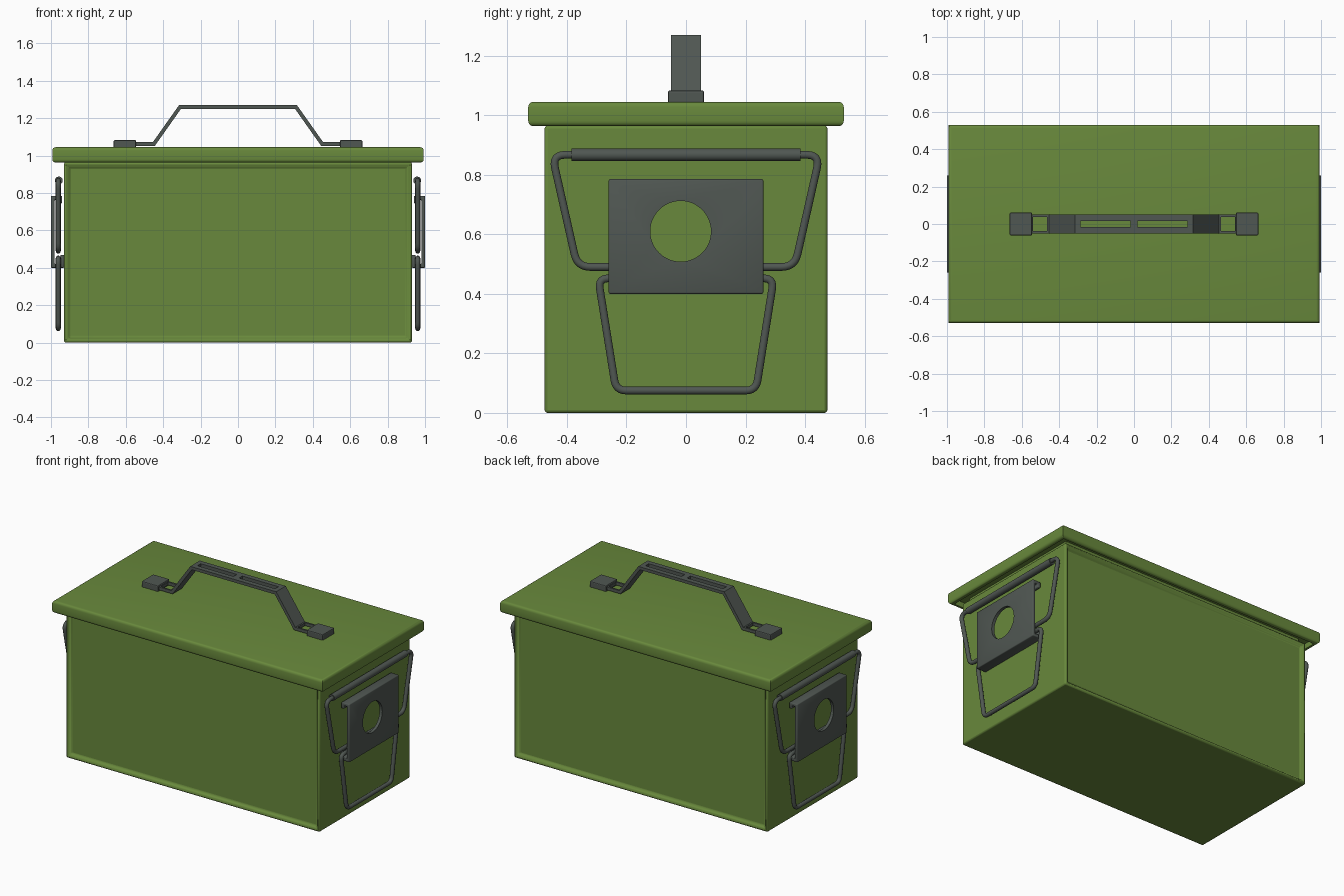
import bpy, bmesh, math
from mathutils import Vector, Matrix

if "Cube" in bpy.data.objects:
    bpy.data.objects.remove(bpy.data.objects["Cube"])


def material(name, color):
    m = bpy.data.materials.new(name)
    m.diffuse_color = color
    m.use_nodes = True
    m.node_tree.nodes["Principled BSDF"].inputs["Base Color"].default_value = m.diffuse_color
    return m


GREEN = material("olive_paint", (0.14, 0.25, 0.045, 1))
STEEL = material("dark_steel", (0.08, 0.095, 0.085, 1))


def make(name, bm, mat):
    bmesh.ops.recalc_face_normals(bm, faces=bm.faces)
    me = bpy.data.meshes.new(name)
    bm.to_mesh(me)
    bm.free()
    ob = bpy.data.objects.new(name, me)
    bpy.context.collection.objects.link(ob)
    me.materials.append(mat)
    return ob


def smooth(ob, angle=35):
    bpy.ops.object.select_all(action='DESELECT')
    ob.select_set(True)
    bpy.context.view_layer.objects.active = ob
    bpy.ops.object.shade_smooth_by_angle(angle=math.radians(angle))


def box_bm(lo, hi):
    bm = bmesh.new()
    lo, hi = Vector(lo), Vector(hi)
    m = Matrix.Translation((lo + hi) / 2) @ Matrix.Diagonal((*(hi - lo), 1))
    bmesh.ops.create_cube(bm, size=1, matrix=m)
    return bm


def bevel(ob, width, segments=2):
    b = ob.modifiers.new("bevel", 'BEVEL')
    b.width, b.segments = width, segments
    b.limit_method, b.angle_limit = 'ANGLE', math.radians(40)


def mirror_x(ob):
    ob.modifiers.new("mirror", 'MIRROR').use_axis = (True, False, False)


# Body with a framed, recessed panel on front and back
bm = box_bm((-0.93, -0.475, 0), (0.93, 0.475, 0.965))
for s in (-1, 1):
    f = [f for f in bm.faces if f.normal.y * s > 0.9]
    bmesh.ops.inset_region(bm, faces=f, thickness=0.03)
    bmesh.ops.inset_region(bm, faces=f, thickness=0.009, depth=-0.018)
body = make("body", bm, GREEN)
bevel(body, 0.01)
smooth(body)

# Neck hidden between body and lid
make("neck", box_bm((-0.9, -0.445, 0.95), (0.9, 0.445, 1.02)), GREEN)

# Lid: hollow below, horizontal edges rounded, corners mitred
bm = box_bm((-0.993, -0.53, 0.963), (0.993, 0.53, 1.045))
edges = [e for e in bm.edges if abs(e.verts[0].co.z - e.verts[1].co.z) < 0.001]
bmesh.ops.bevel(bm, geom=edges, offset=0.018, segments=4, profile=0.5, affect='EDGES')
bottom = [f for f in bm.faces if f.normal.z < -0.99]
bmesh.ops.inset_region(bm, faces=bottom, thickness=0.012)
bmesh.ops.inset_region(bm, faces=bottom, thickness=0.001, depth=-0.035)
lid = make("lid", bm, GREEN)
smooth(lid)

# Carry handle: folded strip with slots
path = [(0.02, 1.26), (0.285, 1.26), (0.31, 1.26), (0.45, 1.062),
        (0.465, 1.062), (0.54, 1.062), (0.65, 1.062)]
path = [(-x, z) for x, z in reversed(path)] + path
rows = [-0.05, -0.038, -0.017, 0.017, 0.038, 0.05]
bm = bmesh.new()
grid = [[bm.verts.new((x, y, z)) for y in rows] for x, z in path]
for i in range(len(path) - 1):
    mid = abs(path[i][0] + path[i + 1][0]) / 2
    for j in range(5):
        grip_slot = 0.02 < mid < 0.285 and j == 2
        foot_slot = 0.465 < mid < 0.54 and 1 <= j <= 3
        if not (grip_slot or foot_slot):
            bm.faces.new((grid[i][j], grid[i + 1][j], grid[i + 1][j + 1], grid[i][j + 1]))
handle = make("carry_handle", bm, STEEL)
sol = handle.modifiers.new("thickness", 'SOLIDIFY')
sol.thickness, sol.offset, sol.use_even_offset = 0.02, 0, True

# Handle brackets
bracket = make("handle_bracket", box_bm((0.545, -0.061, 1.04), (0.665, 0.061, 1.083)), STEEL)
bevel(bracket, 0.006)
mirror_x(bracket)

# Latch plates: bent sheet with a round hole
profile = [(0.95, 0.745), (0.95, 0.775), (0.99, 0.775), (0.99, 0.41), (0.94, 0.41), (0.94, 0.47)]
bm = bmesh.new()
cols = [[bm.verts.new((x, y, z)) for y in (-0.26, 0.26)] for x, z in profile]
for a, b in zip(cols, cols[1:]):
    bm.faces.new((a[0], b[0], b[1], a[1]))
latch = make("latch_plate", bm, STEEL)
sol = latch.modifiers.new("thickness", 'SOLIDIFY')
sol.thickness, sol.offset, sol.use_even_offset = 0.02, 0, True
bevel(latch, 0.005)

bm = bmesh.new()
bmesh.ops.create_cone(bm, cap_ends=True, segments=48, radius1=0.102, radius2=0.102, depth=0.05,
                      matrix=Matrix.Translation((0.99, -0.018, 0.61)) @ Matrix.Rotation(math.pi / 2, 4, 'Y'))
cutter = make("hole_cutter", bm, STEEL)
cutter.hide_render = True
cutter.hide_set(True)
cut = latch.modifiers.new("hole", 'BOOLEAN')
cut.object, cut.operation, cut.solver = cutter, 'DIFFERENCE', 'EXACT'
mirror_x(latch)
smooth(latch)


def wire_loop(name, pts, x, radius, fillet):
    # closed wire in the yz plane with rounded corners
    out = []
    pts = [Vector(p) for p in pts]
    for i, p in enumerate(pts):
        a = p + (pts[i - 1] - p).normalized() * fillet
        b = p + (pts[(i + 1) % len(pts)] - p).normalized() * fillet
        for k in range(7):
            t = k / 6
            out.append(a * (1 - t) ** 2 + p * 2 * t * (1 - t) + b * t * t)
    cu = bpy.data.curves.new(name, 'CURVE')
    cu.dimensions = '3D'
    cu.bevel_depth, cu.bevel_resolution = radius, 3
    sp = cu.splines.new('POLY')
    sp.points.add(len(out) - 1)
    for q, v in zip(sp.points, out):
        q.co = (x, v.x, v.y, 1)
    sp.use_cyclic_u = True
    ob = bpy.data.objects.new(name, cu)
    bpy.context.collection.objects.link(ob)
    cu.materials.append(STEEL)
    bpy.ops.object.select_all(action='DESELECT')
    ob.select_set(True)
    bpy.context.view_layer.objects.active = ob
    bpy.ops.object.convert(target='MESH')
    smooth(bpy.context.object, 60)
    return bpy.context.object


# Latch wires and the thicker roller along the top
upper = wire_loop("upper_latch_wire", [(-0.365, 0.49), (0.365, 0.49), (0.45, 0.867), (-0.45, 0.867)],
                  0.961, 0.0135, 0.045)
lower = wire_loop("lower_latch_wire", [(-0.235, 0.075), (0.235, 0.075), (0.295, 0.452), (-0.295, 0.452)],
                  0.961, 0.0135, 0.035)
bm = bmesh.new()
bmesh.ops.create_cone(bm, cap_ends=True, segments=20, radius1=0.021, radius2=0.021, depth=0.77,
                      matrix=Matrix.Translation((0.958, 0, 0.867)) @ Matrix.Rotation(math.pi / 2, 4, 'X'))
roller = make("latch_roller", bm, STEEL)
smooth(roller)
for ob in (upper, lower, roller):
    mirror_x(ob)
